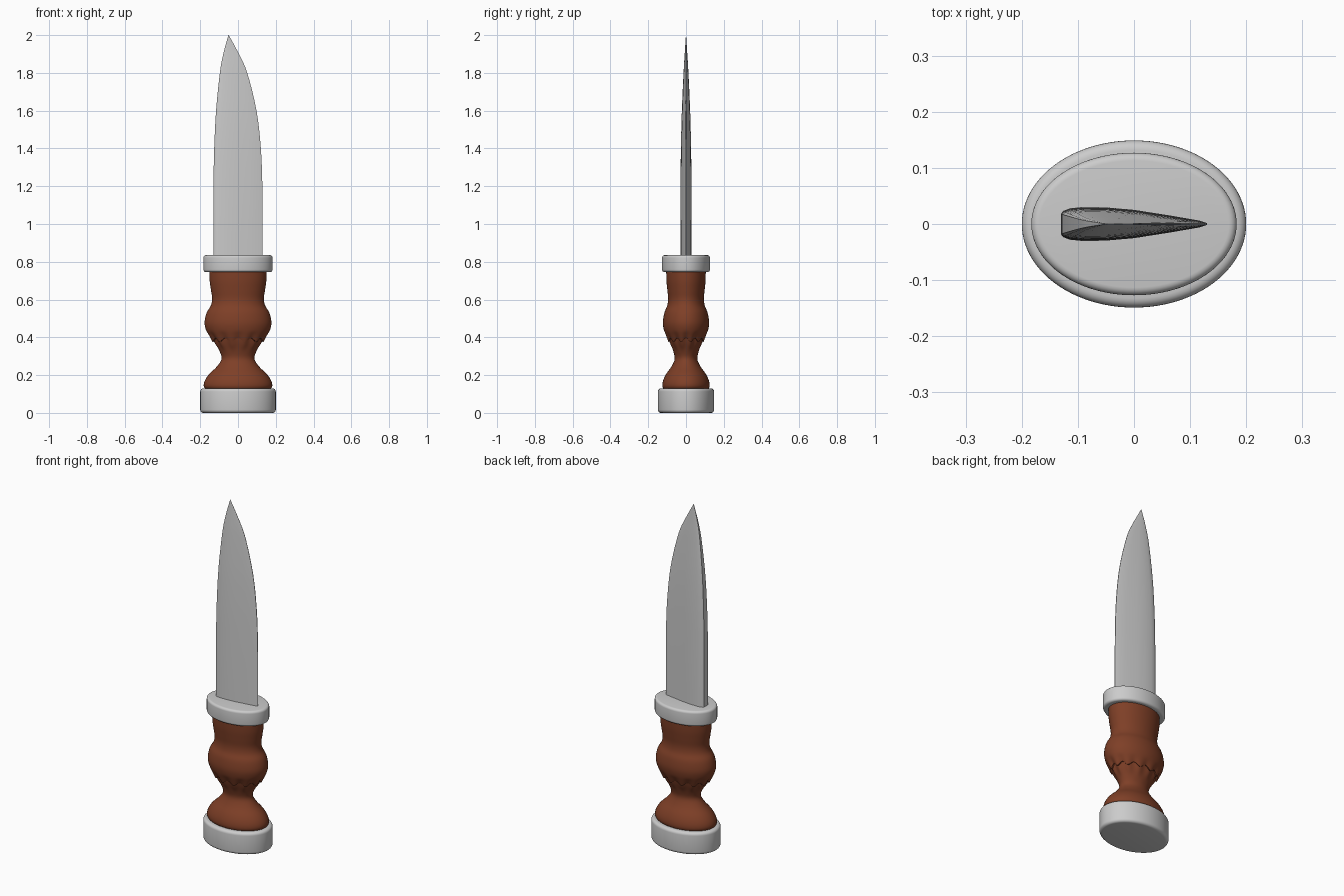
import bpy, bmesh, math

if "Cube" in bpy.data.objects:
    bpy.data.objects.remove(bpy.data.objects["Cube"])


def make_object(name, bm, angle=40, mat=None):
    bmesh.ops.recalc_face_normals(bm, faces=bm.faces)
    me = bpy.data.meshes.new(name)
    bm.to_mesh(me)
    bm.free()
    ob = bpy.data.objects.new(name, me)
    bpy.context.collection.objects.link(ob)
    if mat:
        me.materials.append(mat)
    bpy.ops.object.select_all(action='DESELECT')
    ob.select_set(True)
    bpy.context.view_layer.objects.active = ob
    bpy.ops.object.shade_smooth_by_angle(angle=math.radians(angle))
    return ob


def loft(name, rings, angle=40, mat=None):
    bm = bmesh.new()
    vs = [[bm.verts.new(p) for p in r] for r in rings]
    n = len(rings[0])
    for a, b in zip(vs, vs[1:]):
        for i in range(n):
            j = (i + 1) % n
            bm.faces.new((a[i], a[j], b[j], b[i]))
    bm.faces.new(vs[0][::-1])
    bm.faces.new(vs[-1])
    return make_object(name, bm, angle, mat)


def oval(rx, ry, z, wave=0, n=96):
    ts = [2 * math.pi * i / n for i in range(n)]
    return [(rx * math.cos(t), ry * math.sin(t), z + wave * math.cos(12 * t)) for t in ts]


def rounded_disc(name, rx, ry, z0, z1, r):
    arc = [math.pi / 2 * i / 5 for i in range(6)]
    prof = [(r * (1 - math.sin(a)), z0 + r * (1 - math.cos(a))) for a in arc]
    prof += [(r * (1 - math.cos(a)), z1 - r * (1 - math.sin(a))) for a in arc]
    return loft(name, [oval(rx - d, ry - d, z) for d, z in prof])


def smooth(points, steps=4):
    # Catmull-Rom interpolation through profile points
    p = [points[0]] + points + [points[-1]]
    out = []
    for a, b, c, d in zip(p, p[1:], p[2:], p[3:]):
        for s in range(steps):
            t = s / steps
            out.append(tuple(0.5 * (2 * q + (r - o) * t + (2 * o - 5 * q + 4 * r - u) * t * t
                                    + (3 * q - o - 3 * r + u) * t ** 3)
                             for o, q, r, u in zip(a, b, c, d)))
    return out + [points[-1]]


wood = bpy.data.materials.new("wood")
wood.diffuse_color = (0.21, 0.05, 0.02, 1)
wood.use_nodes = True
wood.node_tree.nodes["Principled BSDF"].inputs["Base Color"].default_value = wood.diffuse_color

# Metal end cap and guard
rounded_disc("pommel", 0.2, 0.149, 0, 0.13, 0.017)
rounded_disc("guard", 0.183, 0.127, 0.745, 0.835, 0.014)

# Turned handle: (half width, height, scallop amplitude), split at the scalloped lip
lower = smooth([(0.165, 0.12, 0), (0.181, 0.14, 0), (0.176, 0.17, 0), (0.153, 0.205, 0),
                (0.112, 0.245, 0), (0.087, 0.285, 0), (0.097, 0.325, 0),
                (0.12, 0.365, 0.006), (0.131, 0.387, 0.01)])
upper = smooth([(0.139, 0.386, 0.01), (0.154, 0.41, 0.005), (0.17, 0.44, 0), (0.177, 0.48, 0),
                (0.166, 0.53, 0), (0.144, 0.568, 0), (0.137, 0.605, 0), (0.143, 0.65, 0),
                (0.15, 0.7, 0), (0.152, 0.76, 0)])
loft("handle", [oval(r, r * 0.69, z, w) for r, z, w in lower + upper], 45, wood)

# Blade: (spine x, edge x, half thickness, height)
stations = smooth([(-0.13, 0.13, 0.03, 0.8), (-0.13, 0.13, 0.03, 1.0), (-0.13, 0.129, 0.029, 1.2),
                   (-0.126, 0.121, 0.027, 1.4), (-0.116, 0.098, 0.022, 1.6),
                   (-0.096, 0.049, 0.013, 1.8), (-0.078, 0.005, 0.007, 1.9),
                   (-0.051, -0.049, 0.0005, 2.0)])
# Half section from spine to cutting edge: (fraction of width, fraction of thickness)
half = [(0, 0.62), (0.015, 0.78), (0.06, 0.93), (0.14, 1), (0.3, 0.99), (0.5, 0.84),
        (0.75, 0.5), (0.95, 0.2), (1, 0.06)]
section = half + [(u, -v) for u, v in reversed(half)]
loft("blade", [[(s + (e - s) * u, h * v, z) for u, v in section] for s, e, h, z in stations], 35)
